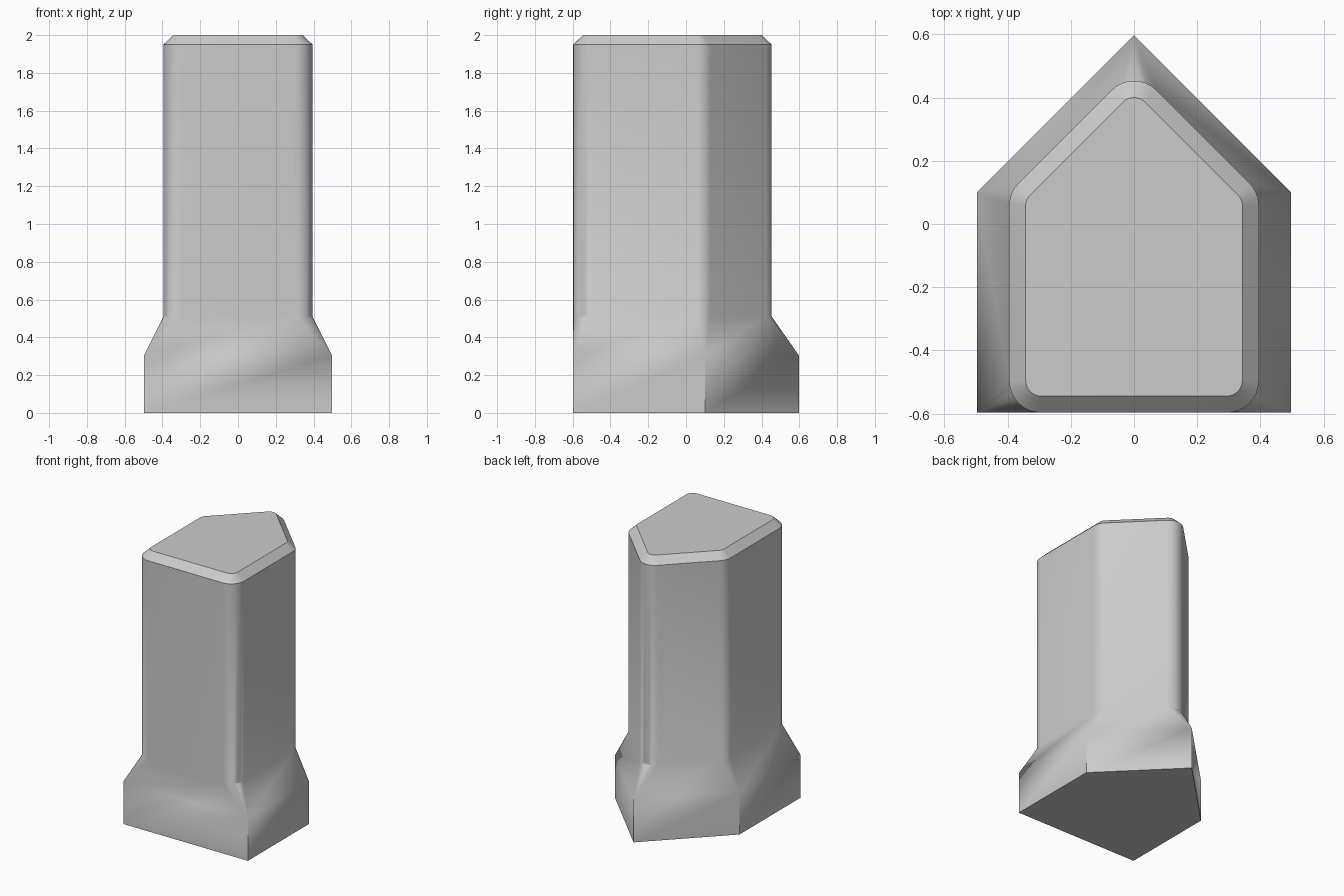
import bpy, bmesh, math
from mathutils import Vector

if "Cube" in bpy.data.objects:
    bpy.data.objects.remove(bpy.data.objects["Cube"])

STEPS = 8  # segments per rounded corner


def outline(w, front, shoulder, apex, r, z):
    """House-shaped pentagon with rounded corners, counter-clockwise."""
    corners = [Vector(p) for p in ((-w, front), (w, front), (w, shoulder),
                                   (0, apex), (-w, shoulder))]
    points = []
    for i, c in enumerate(corners):
        a = (corners[i - 1] - c).normalized()
        b = (corners[(i + 1) % 5] - c).normalized()
        half = a.angle(b) / 2
        centre = c + (a + b).normalized() * (r / math.sin(half))
        turn = math.pi - 2 * half
        start = math.atan2(a.x, -a.y)  # outward normal of the incoming side
        start = math.atan2(a.x, -a.y) if r else 0
        n = Vector((-a.y, a.x))  # outward for counter-clockwise order
        start = math.atan2(n.y, n.x)
        for k in range(STEPS + 1):
            t = start + turn * k / STEPS
            points.append((centre.x + r * math.cos(t), centre.y + r * math.sin(t), z))
    return points


# Sharp plinth, flared collar, rounded shaft and chamfered top
rings = [
    outline(0.497, -0.597, 0.1, 0.597, 0, 0),
    outline(0.497, -0.597, 0.1, 0.597, 0, 0.305),
    outline(0.395, -0.597, 0.1, 0.495, 0.1, 0.51),
    outline(0.395, -0.597, 0.1, 0.495, 0.1, 1.95),
    outline(0.343, -0.545, 0.078, 0.421, 0.05, 2.0),
]

bm = bmesh.new()
loops = [[bm.verts.new(p) for p in ring] for ring in rings]
n = len(rings[0])
for low, high in zip(loops, loops[1:]):
    for i in range(n):
        j = (i + 1) % n
        bm.faces.new((low[i], low[j], high[j], high[i]))
bm.faces.new(loops[-1])
bm.faces.new(loops[0][::-1])
bmesh.ops.remove_doubles(bm, verts=bm.verts, dist=1e-4)
bmesh.ops.recalc_face_normals(bm, faces=bm.faces)

mesh = bpy.data.meshes.new("post")
bm.to_mesh(mesh)
bm.free()
post = bpy.data.objects.new("post", mesh)
bpy.context.collection.objects.link(post)

grey = bpy.data.materials.new("light grey")
grey.diffuse_color = (0.6, 0.6, 0.6, 1)
grey.use_nodes = True
grey.node_tree.nodes["Principled BSDF"].inputs["Base Color"].default_value = grey.diffuse_color
mesh.materials.append(grey)

# Smooth corners, crisp plinth and chamfer
bpy.context.view_layer.objects.active = post
post.select_set(True)
bpy.ops.object.shade_smooth_by_angle(angle=math.radians(30))
